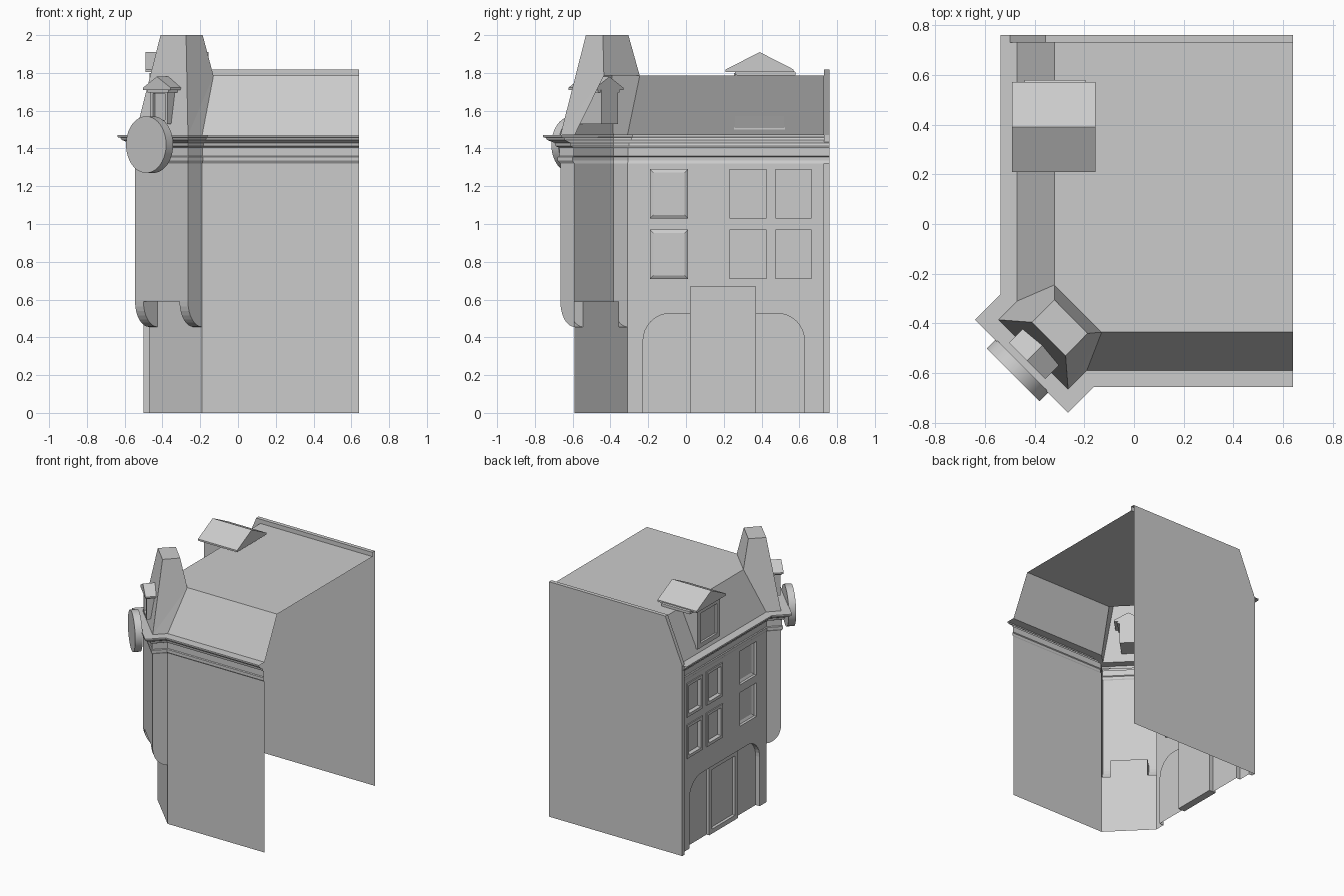
import bpy, bmesh, math
from mathutils import Vector, Matrix

if "Cube" in bpy.data.objects:
    bpy.data.objects.remove(bpy.data.objects["Cube"])


def mesh(name, polys, mat=None):
    """Object from a list of polygons given as point lists."""
    bm = bmesh.new()
    for p in polys:
        bm.faces.new([bm.verts.new(v) for v in p])
    bmesh.ops.remove_doubles(bm, verts=bm.verts, dist=1e-4)
    bmesh.ops.recalc_face_normals(bm, faces=bm.faces)
    me = bpy.data.meshes.new(name)
    bm.to_mesh(me)
    bm.free()
    ob = bpy.data.objects.new(name, me)
    bpy.context.collection.objects.link(ob)
    if mat:
        ob.matrix_world = mat
    return ob


def strip(a, b, closed=True):
    n = len(a)
    return [[a[i], a[(i + 1) % n], b[(i + 1) % n], b[i]] for i in range(n if closed else n - 1)]


def prism(pts, axis, lo, hi):
    """Polygons of a 2D outline extruded along an axis."""
    def at(d):
        out = []
        for p in pts:
            q = list(p)
            q.insert(axis, d)
            out.append(tuple(q))
        return out
    a, b = at(lo), at(hi)
    return strip(a, b) + [a, b]


def rect(a0, a1, b0, b1):
    return [(a0, b0), (a1, b0), (a1, b1), (a0, b1)]


def box(x, y, z):
    return prism(rect(*x, *y), 2, *z)


def frame(a, b, w, axis, lo, hi):
    """Rectangular border of four bars."""
    bars = [rect(a[0], a[0] + w, *b), rect(a[1] - w, a[1], *b),
            rect(a[0] + w, a[1] - w, b[0], b[0] + w), rect(a[0] + w, a[1] - w, b[1] - w, b[1])]
    return [f for r in bars for f in prism(r, axis, lo, hi)]


WX, FY, BACK, R = -0.47, -0.59, 0.73, 0.64     # wall planes
WALL, TOP, ROOF = 1.32, 1.47, 1.785            # wall, cornice and roof heights

# left wall with arched recess and window openings
arc = [(0.48 + 0.15 * math.cos(t), 0.38 + 0.15 * math.sin(t))
       for t in [i * math.pi / 16 for i in range(9)]]
arch = [(0.63, 0)] + arc + [(0.4 - y, z) for y, z in reversed(arc)] + [(-0.23, 0)]
outline = [(BACK, WALL), (BACK, 0)] + arch + [(-0.31, 0), (-0.31, WALL)]
rows = [(0.71, 0.97), (1.03, 1.29)]
cols = [(-0.19, 0.01), (0.23, 0.425), (0.475, 0.665)]
bm = bmesh.new()
for loop in [outline] + [rect(*c, *r) for c in cols for r in rows]:
    vs = [bm.verts.new((WX, *p)) for p in loop]
    for i, v in enumerate(vs):
        bm.edges.new((v, vs[(i + 1) % len(vs)]))
bmesh.ops.triangle_fill(bm, edges=bm.edges[:], use_beauty=True, normal=(-1, 0, 0))
bmesh.ops.dissolve_limit(bm, angle_limit=0.01, verts=bm.verts, edges=bm.edges)
me = bpy.data.meshes.new("left_wall")
bm.to_mesh(me)
bm.free()
bpy.context.collection.objects.link(bpy.data.objects.new("left_wall", me))

# arched recess and the door inside it
a, b = [[(x, *p) for p in arch] for x in (WX, WX + 0.035)]
mesh("arch_recess", strip(a, b, False) + [b])
mesh("door", box((-0.435, -0.4), (0.02, 0.37), (0, 0.67)))
mesh("door_frame", frame((0.02, 0.37), (0, 0.53), 0.035, 0, -0.458, -0.435))

# windows
for i, c in enumerate(cols):
    for r in rows:
        loops = [[(WX + d, *p) for p in rect(c[0] + s, c[1] - s, r[0] + s, r[1] - s)]
                 for s, d in ([(0, 0), (0, 0.02), (0.018, 0.03)] if i == 0 else [(0, 0), (0, 0.03)])]
        f = [loops[-1]]
        for k in range(len(loops) - 1):
            f += strip(loops[k], loops[k + 1])
        mesh("window_recess", f)
        if i:
            mesh("window_frame", frame(c, r, 0.022, 0, WX - 0.008, WX + 0.025))

# front wall
mesh("front_wall", [[(-0.19, FY, 0), (R, FY, 0), (R, FY, WALL), (-0.19, FY, WALL)]])

# gable wall at the back with its pier and raised coping
outer = [(-0.5, 0), (-0.5, TOP), (-0.355, 1.818), (R, 1.818)]
inner = [(WX, 0), (WX, TOP), (-0.32, ROOF), (R, ROOF)]
o0, o1, i0 = [[(x, y, z) for x, z in s] for s, y in ((outer, BACK), (outer, 0.76), (inner, BACK))]
mesh("back_wall", strip(o0, o1, False) + strip(o0, i0, False) + [o1 + [(R, 0.76, 0)]])

# cornice swept round the facade
path = [Vector(p) for p in [(WX, 0.76), (WX, -0.31), (-0.545, -0.385), (-0.265, -0.665), (-0.19, FY), (R, FY)]]
prof = [(0, 1.32), (0.01, 1.335), (0.01, 1.355), (0.004, 1.36), (0.004, 1.405), (0.018, 1.412),
        (0.022, 1.43), (0.05, 1.445), (0.055, 1.457), (0.066, 1.46), (0.066, 1.472), (0, 1.472)]
rings = []
for i, p in enumerate(path):
    ds = [(path[j + 1] - path[j]).normalized() for j in (i - 1, i) if 0 <= j < len(path) - 1]
    ns = [Vector((d.y, -d.x)) for d in ds]
    m = sum(ns, Vector((0, 0))).normalized()
    m /= m.dot(ns[0])
    rings.append([(p.x + m.x * o, p.y + m.y * o, z) for o, z in prof])
mesh("cornice", [f for k in range(len(rings) - 1) for f in strip(rings[k], rings[k + 1], False)])

# mansard roof
mesh("mansard_roof", [
    [(R, BACK, ROOF), (-0.32, BACK, ROOF), (-0.32, -0.245, ROOF), (-0.13, -0.435, ROOF), (R, -0.435, ROOF)],
    [(WX, BACK, TOP), (WX, -0.31, TOP), (-0.32, -0.245, ROOF), (-0.32, BACK, ROOF)],
    [(-0.19, FY, TOP), (R, FY, TOP), (R, -0.435, ROOF), (-0.13, -0.435, ROOF)]])

# corner bay frame: local x along the bay, y inwards, origin at its front face
BAY = Matrix.Translation((-0.405, -0.525, 0)) @ Matrix.Rotation(-math.pi / 4, 4, 'Z')
W, D, Z0, ZB = 0.198, 0.106, 0.59, 0.455

# lower corner wall, notched behind the brackets
n = W - 0.063
mesh("corner_wall", [[(x, D, z) for x, z in [(-W, 0), (W, 0), (W, ZB), (n, ZB), (n, Z0),
                                            (-n, Z0), (-n, ZB), (-W, ZB)]]], BAY)
# hollow bay walls and floor
ba = [(-W, D, Z0), (-W, 0, Z0), (W, 0, Z0), (W, D, Z0)]
bb = [(x, y, WALL) for x, y, z in ba]
mesh("corner_bay", strip(ba, bb, False) + [[(-n, D, Z0), (-n, 0, Z0), (n, 0, Z0), (n, D, Z0)]], BAY)
# rounded brackets under the bay
curve = [(D - D * math.cos(t), Z0 - (Z0 - ZB) * math.sin(t)) for t in [i * math.pi / 16 for i in range(9)]]
for x0, x1 in ((-W, -n), (n, W)):
    a, b = [[(x, *p) for p in curve] for x in (x0, x1)]
    mesh("bay_bracket", strip(a, b, False) + [s + [(s[0][0], D, Z0)] for s in (a, b)], BAY)

# tapered turret roof
f1, f2 = (-0.545, -0.385, TOP), (-0.265, -0.665, TOP)
w1, w2 = (WX, -0.31, TOP), (-0.19, FY, TOP)
b1, b2 = (-0.32, -0.245, ROOF), (-0.13, -0.435, ROOF)
t1, t2, t3, t4 = (-0.41, -0.395, 2), (-0.275, -0.53, 2), (-0.187, -0.44, 2), (-0.32, -0.305, 2)
mesh("turret_roof", [[f1, f2, t2, t1], [f2, w2, b2], [f2, b2, t3, t2], [w1, f1, b1],
                     [f1, t1, t4, b1], [b1, b2, t3, t4], [t1, t2, t3, t4]])

# round disc on the bay cornice
bpy.ops.mesh.primitive_cylinder_add(vertices=40, radius=0.15, depth=0.053)
disc = bpy.context.object
disc.name = "round_disc"
disc.matrix_world = BAY @ Matrix.Translation((0, -0.089, 1.42)) @ Matrix.Rotation(math.pi / 2, 4, 'X')
bpy.ops.object.shade_smooth_by_angle()


def gable(h, z, t, peak, c=0):
    return [(c - h, z), (c + h, z), (c + h, z + t), (c, peak), (c - h, z + t)]


# small dormer on the turret
mesh("turret_dormer_body", box((-0.062, 0.062), (-0.005, 0.17), (1.53, 1.71)), BAY)
mesh("turret_dormer_frame", frame((-0.065, 0.065), (1.53, 1.71), 0.02, 1, -0.02, 0), BAY)
mesh("turret_dormer_moulding", prism(gable(0.08, 1.695, 0.015, 1.755), 1, -0.026, 0.165), BAY)
mesh("turret_dormer_roof", prism(gable(0.103, 1.71, 0.012, 1.78), 1, -0.035, 0.17), BAY)

# large dormer on the left slope
side = [(-0.452, 1.505), (-0.452, 1.81), (-0.19, 1.81), (-0.19, 1.79), (-0.322, 1.79)]
a, b = [[(x, y, z) for x, z in side] for y in (0.26, 0.52)]
mesh("side_dormer_body", strip(a, b) + [a, b])
mesh("side_dormer_frame", frame((0.255, 0.525), (1.5, 1.8), 0.035, 0, -0.468, -0.45))
mesh("side_dormer_moulding", prism(gable(0.155, 1.785, 0.02, 1.88, 0.425), 0, -0.44, -0.195))
mesh("side_dormer_roof", prism(gable(0.18, 1.805, 0.013, 1.91, 0.39), 0, -0.49, -0.155))
